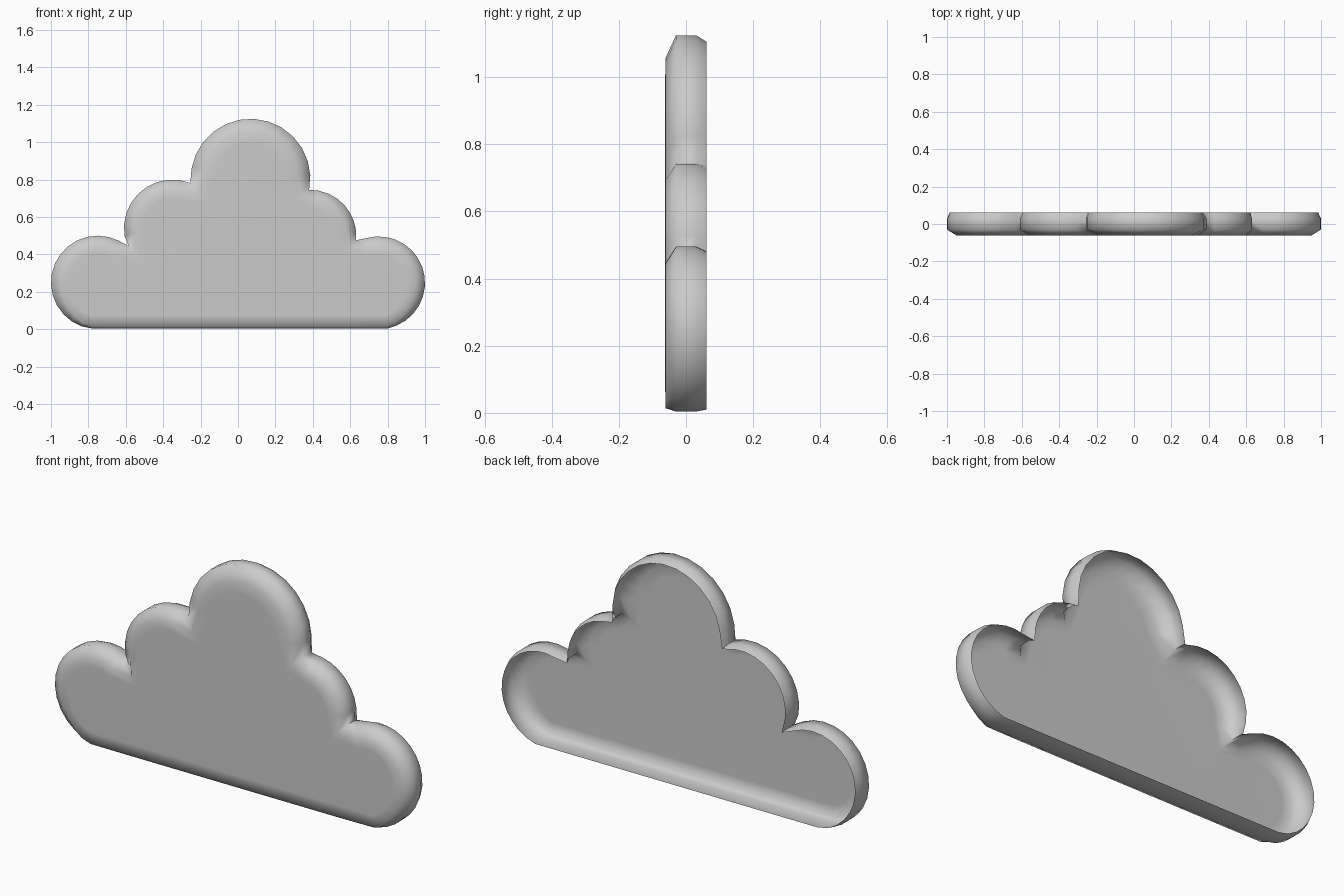
import bpy, bmesh, math
from mathutils import Vector

if "Cube" in bpy.data.objects:
    bpy.data.objects.remove(bpy.data.objects["Cube"])

# Lobes clockwise from lower left: centre, start point, end point, radius, front inset, segments
LOBES = [
    ((-0.75, 0.25), (-0.78, 0.004), (-0.585, 0.445), 0.25, 0.05, 16),
    ((-0.35, 0.54), (-0.585, 0.445), (-0.255, 0.782), 0.26, 0.05, 10),
    ((0.067, 0.805), (-0.255, 0.782), (0.38, 0.745), 0.32, 0.068, 14),
    ((0.385, 0.497), (0.38, 0.745), (0.63, 0.475), 0.248, 0.05, 8),
    ((0.752, 0.248), (0.63, 0.475), (0.80, 0.004), 0.248, 0.05, 16),
]


def arc(c, p, q, r, n):
    a0 = math.atan2(p[1] - c[1], p[0] - c[0])
    a1 = math.atan2(q[1] - c[1], q[0] - c[0])
    while a1 > a0:
        a1 -= 2 * math.pi
    mid = []
    for i in range(1, n):
        a = a0 + (a1 - a0) * i / n
        mid.append(Vector((c[0] + r * math.cos(a), c[1] + r * math.sin(a))))
    return [Vector(p)] + mid


# Outline with inset amount per point
outline, amount = [], []
for c, p, q, r, inset, n in LOBES:
    pts = arc(c, p, q, r, n)
    outline += pts
    amount += [inset] * len(pts)
end = Vector(LOBES[-1][2])
outline.append(end)
amount.append(0.05)
for i in range(1, 8):
    outline.append(end.lerp(outline[0], i / 8))
    amount.append(0.05)


def inward(i):
    a, b, c = outline[i - 1], outline[i], outline[(i + 1) % len(outline)]
    d = (b - a).normalized() + (c - b).normalized()
    return Vector((d.y, -d.x)).normalized()


def ring(bm, y, factor, floor_factor):
    verts = []
    for i, p in enumerate(outline):
        n = inward(i)
        t = max(0.0, n.y) ** 4 if p.y < 0.2 else 0.0
        f = factor * (1 - t) + floor_factor * t
        o = p + n * amount[i] * f
        verts.append(bm.verts.new((o.x, y, o.y)))
    return verts


# Open-backed cloud shell: back rim, wall, bevel, front face
bm = bmesh.new()
rings = [ring(bm, *s) for s in (
    (0.061, 0.28, 0.12), (0.03, 0, 0), (-0.03, 0, 0),
    (-0.061, 1, 0.2), (-0.062, 1.9, 1.4))]
k = len(outline)
for a, b in zip(rings, rings[1:]):
    for i in range(k):
        j = (i + 1) % k
        bm.faces.new((a[i], a[j], b[j], b[i]))
cap = bm.faces.new(rings[-1])
bmesh.ops.recalc_face_normals(bm, faces=bm.faces)
cap.normal_update()
if cap.normal.y > 0:
    bmesh.ops.reverse_faces(bm, faces=bm.faces)
bmesh.ops.triangulate(bm, faces=[cap])
mesh = bpy.data.meshes.new("cloud_shell")
bm.to_mesh(mesh)
bm.free()
cloud = bpy.data.objects.new("cloud_shell", mesh)
bpy.context.collection.objects.link(cloud)
bpy.context.view_layer.objects.active = cloud
cloud.select_set(True)
bpy.ops.object.shade_smooth_by_angle(angle=math.radians(80))
